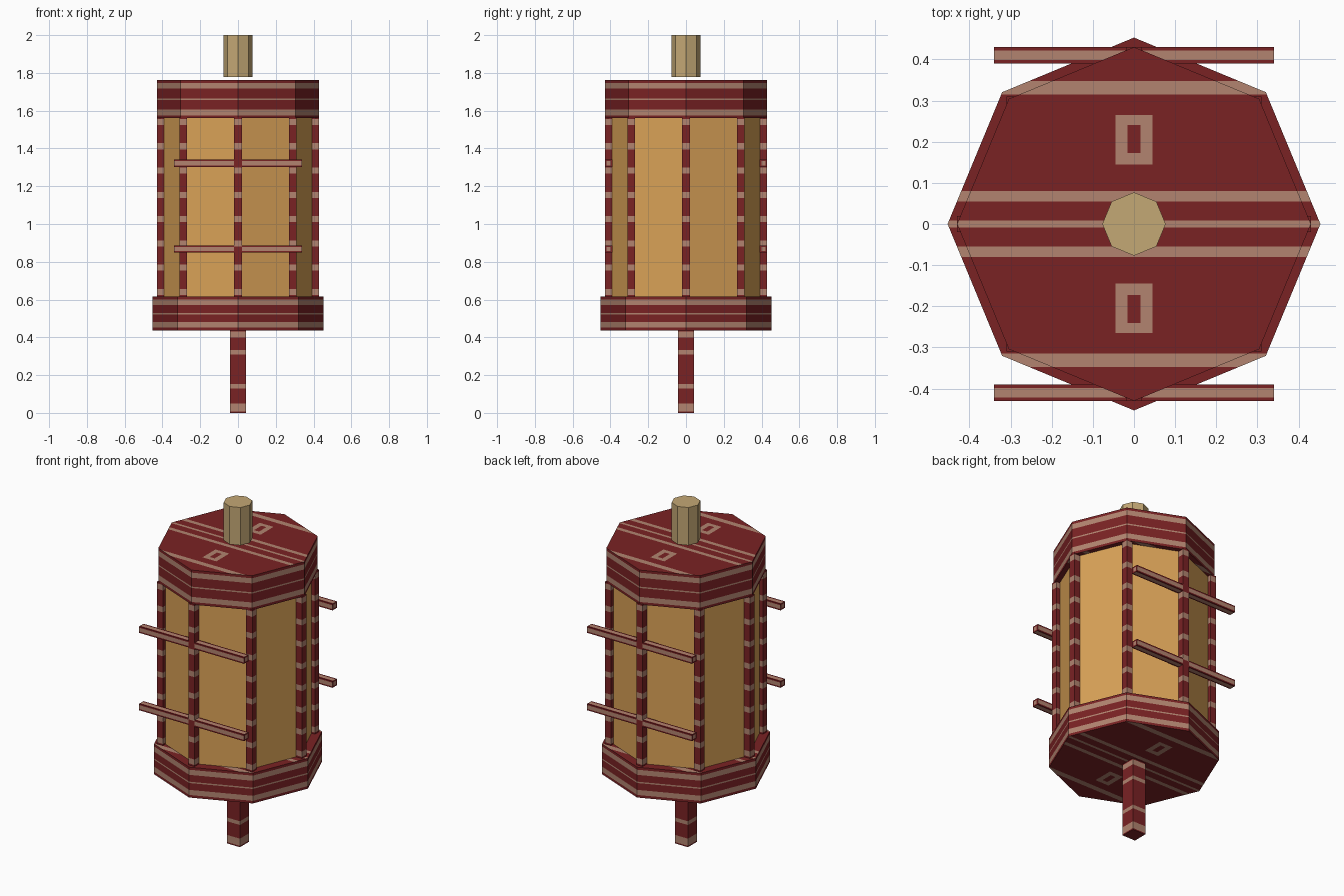
import bpy, bmesh, math
from mathutils import Vector

if "Cube" in bpy.data.objects:
    bpy.data.objects.remove(bpy.data.objects["Cube"])


def material(name, rgb):
    def lin(c):
        c /= 255
        return c / 12.92 if c < 0.04045 else ((c + 0.055) / 1.055) ** 2.4
    m = bpy.data.materials.new(name)
    m.diffuse_color = (*[lin(c) for c in rgb], 1)
    m.use_nodes = True
    m.node_tree.nodes["Principled BSDF"].inputs["Base Color"].default_value = m.diffuse_color
    return m


RED = material("dark red wood", (122, 34, 36))
PINK = material("faded pink trim", (178, 132, 112))
PAPER = material("amber paper", (218, 162, 87))
TAN = material("pale tan wood", (196, 168, 117))


def finish(name, bm, mats, loc=(0, 0, 0), cuts=(), rule=None):
    """Cut the mesh along axis planes, colour faces by rule, make the object."""
    for axis, values in cuts:
        no = Vector((0, 0, 0))
        no[axis] = 1
        for v in values:
            geom = bm.verts[:] + bm.edges[:] + bm.faces[:]
            bmesh.ops.bisect_plane(bm, geom=geom, plane_co=no * v, plane_no=no, dist=1e-5)
    bm.normal_update()
    if rule:
        for f in bm.faces:
            f.material_index = int(rule(f.calc_center_median(), f.normal))
    me = bpy.data.meshes.new(name)
    bm.to_mesh(me)
    bm.free()
    for m in mats:
        me.materials.append(m)
    ob = bpy.data.objects.new(name, me)
    ob.location = loc
    bpy.context.collection.objects.link(ob)
    return ob


def prism(radius, z0, z1):
    """Octagon with its corners on the axes."""
    bm = bmesh.new()
    ring = [bm.verts.new((radius * math.cos(i * math.pi / 4),
                          radius * math.sin(i * math.pi / 4), z0)) for i in range(8)]
    face = bm.faces.new(ring)
    top = bmesh.ops.extrude_face_region(bm, geom=[face])["geom"]
    bmesh.ops.translate(bm, vec=(0, 0, z1 - z0),
                        verts=[v for v in top if isinstance(v, bmesh.types.BMVert)])
    bmesh.ops.recalc_face_normals(bm, faces=bm.faces)
    return bm


def box(sx, sy, z0, z1):
    bm = bmesh.new()
    bmesh.ops.create_cube(bm, size=1)
    for v in bm.verts:
        v.co = (v.co.x * sx, v.co.y * sy, z0 if v.co.z < 0 else z1)
    return bm


def inside(value, bands):
    return any(a < value < b for a, b in bands)


# Striped octagonal blocks: base and cap
Y_BANDS = [(0.315, 0.348), (0.055, 0.08), (-1, 0.008)]


def striped_block(name, radius, z0, z1):
    mid = (z0 + z1) / 2
    z_bands = [(z0 + 0.015, z0 + 0.045), (mid - 0.004, mid + 0.004), (z1 - 0.045, z1 - 0.015)]

    def rule(c, n):
        if abs(n.z) < 0.5:
            return inside(c.z, z_bands)
        x, y = abs(c.x), abs(c.y)
        ring = x < 0.045 and 0.145 < y < 0.265 and not (x < 0.016 and 0.172 < y < 0.24)
        return ring or inside(y, Y_BANDS)

    ys = [s * y for y in (0.008, 0.055, 0.08, 0.145, 0.172, 0.24, 0.265, 0.315, 0.348) for s in (1, -1)]
    xs = [-0.045, -0.016, 0.016, 0.045]
    finish(name, prism(radius, z0, z1), [RED, PINK],
           cuts=[(2, [z for b in z_bands for z in b]), (1, ys), (0, xs)], rule=rule)


striped_block("base", 0.453, 0.437, 0.615)
striped_block("cap", 0.43, 1.56, 1.762)

# Paper body and top knob
finish("paper_body", prism(0.40, 0.61, 1.57), [PAPER])
finish("top_knob", prism(0.077, 1.778, 2.0), [TAN])


# Banded square posts and lower handle
def banded_post(name, width, z0, z1, bands, loc=(0, 0, 0)):
    finish(name, box(width, width, z0, z1), [RED, PINK], loc,
           cuts=[(2, [z for b in bands for z in b])],
           rule=lambda c, n: abs(n.z) < 0.5 and inside(c.z, bands))


post_bands = [(0.64 + 0.1286 * i - 0.016, 0.64 + 0.1286 * i + 0.016) for i in range(8)]
for i in range(8):
    a = i * math.pi / 4
    banded_post(f"post_{i + 1}", 0.04, 0.61, 1.565, post_bands,
                (0.41 * math.cos(a), 0.41 * math.sin(a), 0))

banded_post("handle", 0.085, 0, 0.44,
            [(0.008, 0.05), (0.13, 0.152), (0.31, 0.332), (0.4, 0.43)])

# Cross rails on front and back, red with a pink centre line
for side, y in (("front", -0.41), ("back", 0.41)):
    for level, z in (("lower", 0.868), ("upper", 1.322)):
        finish(f"{side}_{level}_rail", box(0.68, 0.04, -0.019, 0.019), [RED, PINK], (0, y, z),
               cuts=[(1, [-0.011, 0.011]), (2, [-0.011, 0.011])],
               rule=lambda c, n: (abs(c.y) < 0.011 if abs(n.z) > 0.5 else abs(c.z) < 0.011)
               and (abs(n.x) < 0.5 or abs(c.y) < 0.011))
